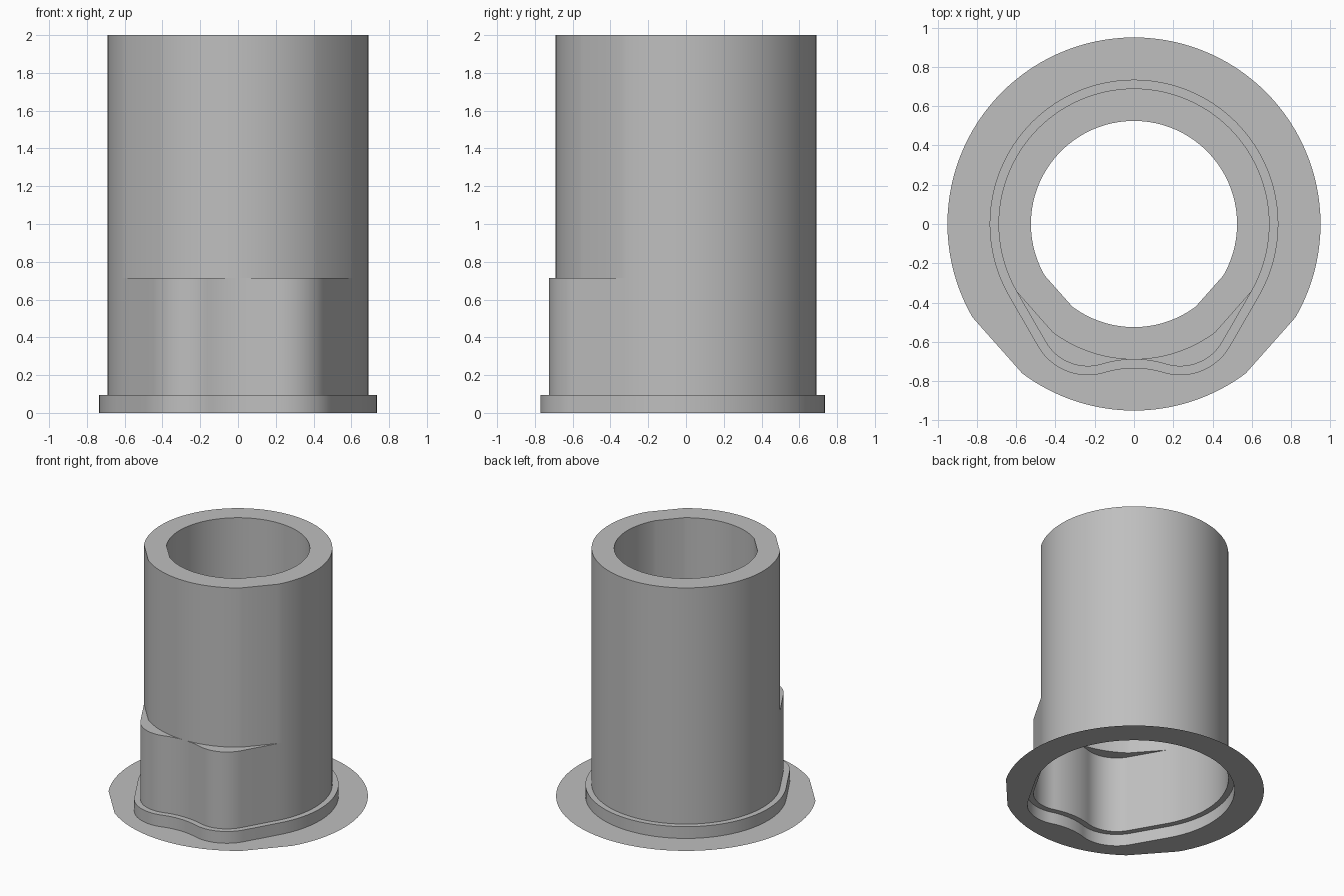
import bpy
import bmesh
from math import sin, cos, atan2, pi, radians, sqrt

if "Cube" in bpy.data.objects:
    bpy.data.objects.remove(bpy.data.objects["Cube"], do_unlink=True)

grey = bpy.data.materials.new("plain grey")
grey.use_nodes = True
colour = (0.52, 0.52, 0.52, 1)
grey.diffuse_color = colour
grey.node_tree.nodes["Principled BSDF"].inputs["Base Color"].default_value = colour

TUBE_R, BORE_R, FLANGE_R = 0.69, 0.525, 0.95
LIP_Z, COLLAR_Z, STEP_Z, TOP_Z = 0.095, 0.715, 0.9, 2.0


def arc(cx, cy, r, start, end, steps):
    """Points along an arc, both ends included."""
    return [(cx + r * cos(start + (end - start) * i / steps),
             cy + r * sin(start + (end - start) * i / steps)) for i in range(steps + 1)]


def outline(offset=0.0):
    """Round body with two rounded lobes at the front, counter-clockwise."""
    lobe_x, lobe_y, lobe_r = 0.235, -0.477, 0.248
    dip_r = 0.56
    dip_y = -TUBE_R - dip_r
    swing = atan2(lobe_x, lobe_y - dip_y)
    # right half, from the front centre round to the back
    half = arc(0, dip_y, dip_r - offset, pi / 2, pi / 2 - swing, 8)
    half += arc(lobe_x, lobe_y, lobe_r + offset, -pi / 2 - swing, radians(-30), 20)[1:]
    half += arc(0, 0, TUBE_R + offset, radians(-30), pi / 2, 40)
    return half + [(-x, y) for x, y in reversed(half[1:-1])]


def circle(r):
    """Circle with points at the same angles as the outline."""
    return [(x * r / sqrt(x * x + y * y), y * r / sqrt(x * x + y * y)) for x, y in outline()]


def loft(name, rings):
    """Skin a sequence of (points, height) rings."""
    bm = bmesh.new()
    loops = [[bm.verts.new((x, y, z)) for x, y in pts] for pts, z in rings]
    for a, b in zip(loops, loops[1:]):
        for i in range(len(a)):
            j = (i + 1) % len(a)
            bm.faces.new((a[i], a[j], b[j], b[i]))
    bmesh.ops.remove_doubles(bm, verts=bm.verts, dist=0.0002)
    mesh = bpy.data.meshes.new(name)
    bm.to_mesh(mesh)
    bm.free()
    mesh.materials.append(grey)
    obj = bpy.data.objects.new(name, mesh)
    bpy.context.collection.objects.link(obj)
    bpy.ops.object.select_all(action='DESELECT')
    obj.select_set(True)
    bpy.context.view_layer.objects.active = obj
    bpy.ops.object.shade_smooth_by_angle(angle=radians(30))


body, lip = outline(), outline(0.045)
tube, bore = circle(TUBE_R), circle(BORE_R)

# thin flat flange around the opening
loft("base_flange", [(circle(FLANGE_R), 0), (lip, 0)])
# low stepped rim
loft("base_lip", [(lip, 0), (lip, LIP_Z), (body, LIP_Z)])
# lobed lower wall with its shelf
loft("lobed_collar", [(body, LIP_Z), (body, COLLAR_Z), (tube, COLLAR_Z)])
# upper tube with thick rim, bore and inner step
loft("upper_tube", [(tube, COLLAR_Z), (tube, TOP_Z), (bore, TOP_Z),
                    (bore, STEP_Z), (tube, STEP_Z)])
